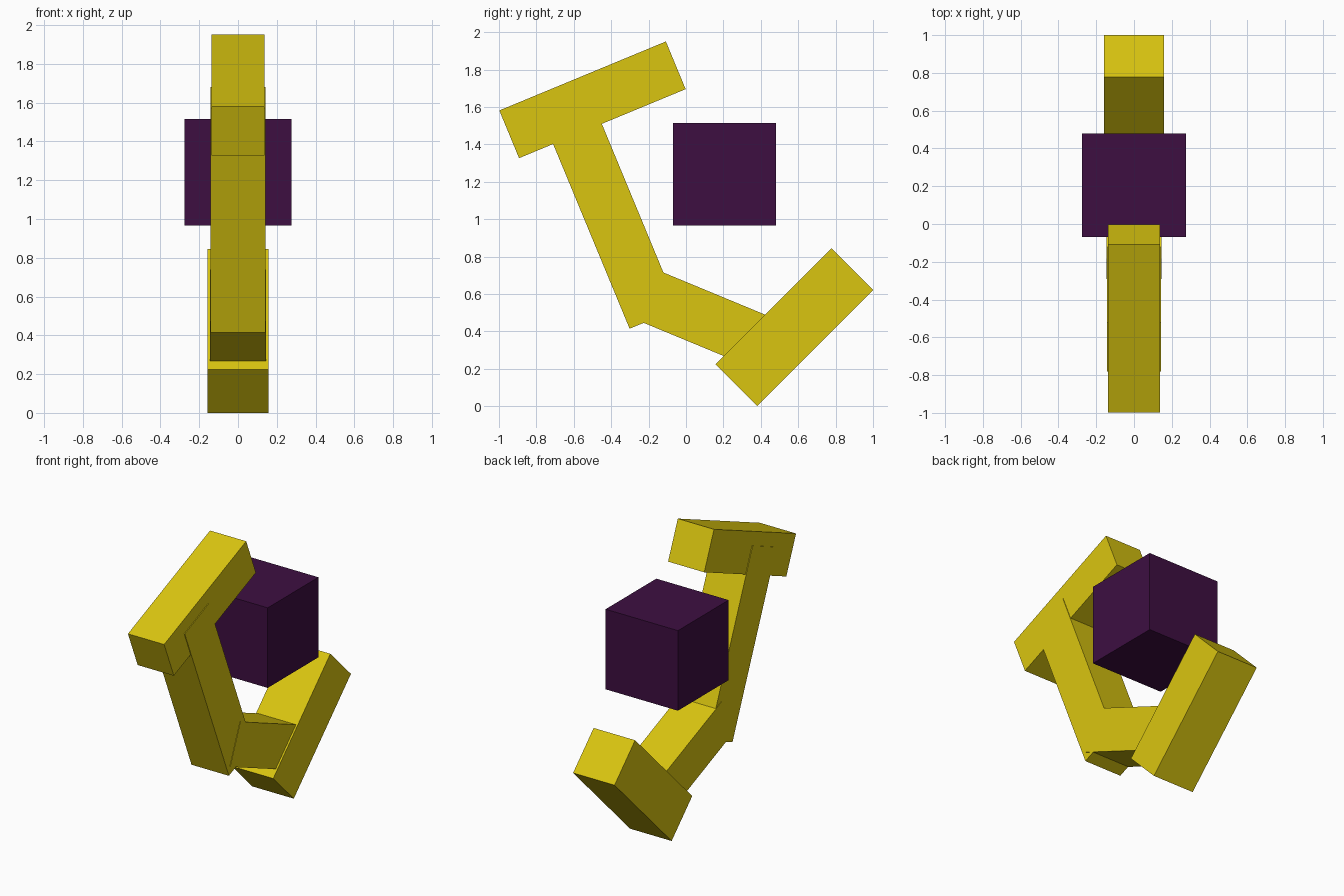
import bpy
import math

# Remove the default object
cube = bpy.data.objects.get("Cube")
if cube:
    bpy.data.objects.remove(cube, do_unlink=True)


def make_material(name, rgb):
    mat = bpy.data.materials.new(name)
    mat.use_nodes = True
    color = (*rgb, 1.0)
    mat.diffuse_color = color
    mat.node_tree.nodes["Principled BSDF"].inputs["Base Color"].default_value = color
    return mat


yellow = make_material("mustard yellow", (0.70, 0.56, 0.005))
purple = make_material("dark purple", (0.047, 0.0045, 0.053))


def beam(name, y, z, width, length, thickness, angle, mat):
    """Box in the x = 0 plane, its length tilted by angle degrees from +y."""
    bpy.ops.mesh.primitive_cube_add(size=1, location=(0, y, z))
    obj = bpy.context.object
    obj.name = name
    obj.scale = (width, length, thickness)
    obj.rotation_euler.x = math.radians(angle)
    obj.data.materials.append(mat)
    return obj


# Chain of tilted beams, from top to bottom
beam("top_bar", -0.50, 1.638, 0.275, 0.964, 0.276, 22.5, yellow)
beam("long_upright", -0.411, 1.047, 0.284, 1.253, 0.282, -67.5, yellow)
beam("lower_arm", 0.138, 0.451, 0.290, 0.811, 0.289, -22.5, yellow)
beam("foot_bar", 0.579, 0.4225, 0.315, 0.877, 0.316, 45, yellow)

# Cube floating in the open side
beam("floating_cube", 0.205, 1.24, 0.55, 0.55, 0.55, 0, purple)
